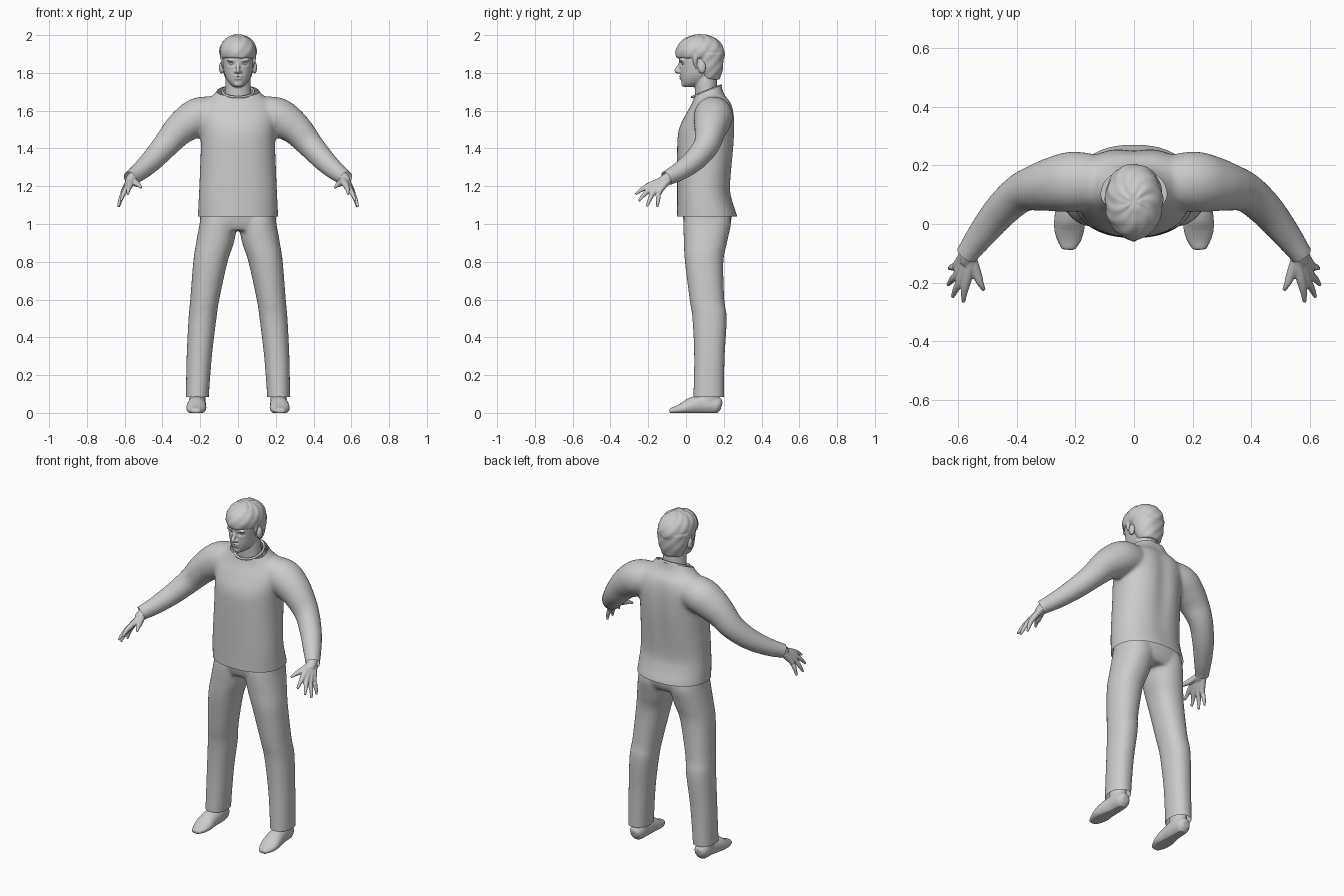
import bpy, bmesh, math
from mathutils import Vector, Matrix

grey = bpy.data.materials.new("plain_grey")
grey.diffuse_color = (0.6, 0.6, 0.6, 1)


def spline(rows, steps=5):
    """Catmull-Rom interpolation through rows of numbers."""
    rows = [Vector(r) for r in rows]
    pts = [rows[0] * 2 - rows[1]] + rows + [rows[-1] * 2 - rows[-2]]
    out = []
    for i in range(1, len(pts) - 2):
        a, b, c, d = pts[i - 1:i + 3]
        for k in range(steps):
            t = k / steps
            out.append(0.5 * (b * 2 + (c - a) * t + (a * 2 - b * 5 + c * 4 - d) * t * t
                              + (b * 3 - a - c * 3 + d) * t ** 3))
    return out + [rows[-1]]


def loft(bm, rows, upright=False, power=2.0, side=1, n=32):
    """Closed tube through rows of (x, y, z, half width, half depth)."""
    rows = spline(rows)
    centres = [Vector((r[0] * side, r[1], r[2])) for r in rows]
    rings = []
    for i, r in enumerate(rows):
        u, v = Vector((1, 0, 0)), Vector((0, 1, 0))
        if not upright:
            t = (centres[min(i + 1, len(rows) - 1)] - centres[max(i - 1, 0)]).normalized()
            ref = Vector((0, 0, 1)) if abs(t.z) < 0.9 else Vector((0, 1, 0))
            u = t.cross(ref).normalized()
            v = u.cross(t)
        ring = []
        for k in range(n):
            c, s = math.cos(math.tau * k / n), math.sin(math.tau * k / n)
            c = math.copysign(abs(c) ** (2 / power), c)
            s = math.copysign(abs(s) ** (2 / power), s)
            ring.append(bm.verts.new(centres[i] + u * c * r[3] + v * s * r[4]))
        rings.append(ring)
    faces = [bm.faces.new((a[k], a[(k + 1) % n], b[(k + 1) % n], b[k]))
             for a, b in zip(rings, rings[1:]) for k in range(n)]
    faces += [bm.faces.new(rings[0][::-1]), bm.faces.new(rings[-1])]
    bmesh.ops.recalc_face_normals(bm, faces=faces)


def tube(bm, rows, side=1):
    """Round tube through rows of (x, y, z, radius)."""
    loft(bm, [(*r, r[3]) for r in rows], side=side, n=14)


def blob(bm, centre, radii):
    m = Matrix.Translation(centre) @ Matrix.Diagonal((*radii, 1))
    bmesh.ops.create_uvsphere(bm, u_segments=16, v_segments=10, radius=1, matrix=m)


def finish(name, bm, voxel, smooth, shape=None, cuts=()):
    """Fuse the volumes, smooth them, sculpt with a rule and trim open hems."""
    mesh = bpy.data.meshes.new(name)
    bm.to_mesh(mesh)
    bm.free()
    ob = bpy.data.objects.new(name, mesh)
    bpy.context.collection.objects.link(ob)
    rem = ob.modifiers.new("fuse", 'REMESH')
    rem.mode, rem.voxel_size = 'VOXEL', voxel
    sm = ob.modifiers.new("soften", 'SMOOTH')
    sm.factor, sm.iterations = 0.5, smooth
    bpy.context.view_layer.update()
    done = bpy.data.meshes.new_from_object(ob.evaluated_get(bpy.context.evaluated_depsgraph_get()))
    ob.modifiers.clear()
    bm = bmesh.new()
    bm.from_mesh(done)
    if shape:
        for v in bm.verts:
            shape(v)
    for point, normal in cuts:
        bmesh.ops.bisect_plane(bm, geom=bm.verts[:] + bm.edges[:] + bm.faces[:],
                               plane_co=point, plane_no=normal, clear_outer=True)
    for f in bm.faces:
        f.smooth = True
    bm.to_mesh(mesh)
    bm.free()
    mesh.materials.clear()
    mesh.materials.append(grey)


def bump(x, z, cx, cz, wx, wz):
    return math.exp(-((x - cx) / wx) ** 2 - ((z - cz) / wz) ** 2)


# Sweater: torso and sleeves, trimmed at neck, hem and wrists
bm = bmesh.new()
loft(bm, [(0, .112, .98, .21, .162), (0, .112, 1.04, .212, .16), (0, .1, 1.12, .209, .147),
          (0, .095, 1.2, .205, .142), (0, .105, 1.4, .197, .152), (0, .112, 1.5, .2, .15),
          (0, .128, 1.58, .21, .13), (0, .137, 1.64, .185, .105), (0, .125, 1.69, .125, .08),
          (0, .115, 1.75, .082, .072)], upright=True, power=2.25, n=48)
for s in (1, -1):
    loft(bm, [(.1, .14, 1.585, .09, .09), (.2, .145, 1.572, .103, .1), (.265, .137, 1.535, .096, .095),
              (.32, .127, 1.49, .083, .083), (.385, .107, 1.415, .068, .07),
              (.455, .045, 1.338, .06, .06), (.52, -.035, 1.278, .05, .05),
              (.568, -.1, 1.243, .04, .042), (.6, -.15, 1.215, .04, .042)], side=s)


def spine(v):
    if v.co.y > .15:
        v.co.y -= .012 * bump(v.co.x, v.co.z, 0, 1.45, .05, .25)


wrists = [((s * .57, -.105, 1.24), (s * .5, -.7, -.4)) for s in (1, -1)]
finish("sweater", bm, .01, 10, spine,
       [((0, 0, 1.04), (0, 0, -1)), ((0, .11, 1.704), (0, -.4, 1))] + wrists)

# Collar band
bm = bmesh.new()
loop = []
for k in range(33):
    a = math.tau * k / 32
    y = .108 + .076 * math.sin(a)
    loop.append((.083 * math.cos(a), y, 1.703 + (y - .11) * .4, .007))
tube(bm, loop)
finish("collar", bm, .004, 2)

# Trousers: pelvis and two legs, trimmed at the cuffs
bm = bmesh.new()
loft(bm, [(0, .11, .965, .19, .105), (0, .113, 1.0, .2, .122), (0, .112, 1.05, .2, .13),
          (0, .108, 1.09, .195, .125)], upright=True, power=2.4, n=40)
for s in (1, -1):
    loft(bm, [(.215, .12, .03, .061, .081), (.215, .12, .09, .061, .081), (.205, .124, .3, .067, .081),
              (.188, .125, .5, .074, .091), (.176, .111, .6, .077, .092), (.146, .096, .8, .091, .102),
              (.122, .103, .9, .1, .114), (.104, .112, 1.0, .1, .126), (.1, .112, 1.06, .095, .12)],
         upright=True, power=2.2, side=s)
finish("trousers", bm, .009, 8, None, [((0, 0, .085), (0, 0, -1))])

# Bare feet
for s, label in ((1, "left"), (-1, "right")):
    bm = bmesh.new()
    loft(bm, [(.215, .188, .035, .02, .022), (.215, .165, .04, .04, .045), (.215, .09, .044, .046, .052),
              (.22, .03, .036, .051, .046), (.221, -.01, .024, .053, .034), (.222, -.05, .015, .044, .022),
              (.224, -.088, .01, .024, .013)], side=s)
    loft(bm, [(.217, .115, .03, .042, .06), (.215, .12, .09, .043, .055), (.214, .12, .16, .042, .052)],
         upright=True, side=s)

    def sole(v):
        v.co.z = max(v.co.z, 0)
    finish(label + "_foot", bm, .006, 4, sole)

# Hands: wrist, four fingers running through the palm, and a thumb
fingers = [((.555, -.115, 1.238), (.572, -.195, 1.203), (.583, -.268, 1.157)),
           ((.562, -.108, 1.236), (.589, -.188, 1.187), (.62, -.25, 1.122)),
           ((.57, -.102, 1.234), (.6, -.168, 1.175), (.635, -.208, 1.092)),
           ((.575, -.095, 1.232), (.605, -.142, 1.17), (.631, -.152, 1.09)),
           ((.557, -.11, 1.235), (.535, -.175, 1.212), (.512, -.227, 1.192))]
for s, label in ((1, "left"), (-1, "right")):
    bm = bmesh.new()
    tube(bm, [(.525, -.04, 1.272, .03), (.562, -.1, 1.24, .03), (.575, -.135, 1.22, .022)], s)
    for a, b, c in fingers:
        mid = Vector(b).lerp(Vector(c), .55) + Vector((.002, 0, .004))
        tube(bm, [(*a, .018), (*b, .016), (*mid, .0115), (*c, .0065)], s)
    finish(label + "_hand", bm, .004, 4)

# Head with neck, nose, brow, lips, chin and ears
bm = bmesh.new()
loft(bm, [(0, .115, 1.64, .074, .064), (0, .108, 1.7, .069, .06), (0, .105, 1.76, .066, .06),
          (0, .105, 1.82, .06, .06)], upright=True)
loft(bm, [(0, .018, 1.725, .022, .03), (0, .036, 1.745, .046, .058), (0, .055, 1.78, .067, .084),
          (0, .07, 1.82, .078, .102), (0, .075, 1.87, .084, .113), (0, .077, 1.92, .085, .113),
          (0, .077, 1.96, .07, .095), (0, .077, 1.985, .035, .05)], upright=True, power=2.2)
tube(bm, [(0, -.026, 1.86, .009), (0, -.04, 1.83, .01), (0, -.05, 1.812, .012), (0, -.036, 1.802, .01)])
blob(bm, (0, -.026, 1.781), (.026, .012, .006))
blob(bm, (0, -.024, 1.77), (.022, .012, .006))
blob(bm, (0, -.01, 1.742), (.024, .016, .016))
for s in (1, -1):
    blob(bm, (s * .013, -.034, 1.806), (.009, .011, .008))
    blob(bm, (s * .033, -.022, 1.866), (.028, .016, .007))
    blob(bm, (s * .088, .085, 1.828), (.013, .021, .033))


def face(v):
    x, y, z = v.co
    if y < .03:
        v.co.y += .011 * bump(abs(x), z, .034, 1.848, .015, .01)
        v.co.y += .005 * bump(x, z, 0, 1.776, .026, .004)


finish("head", bm, .0045, 3, face)

# Eyes
for s, label in ((1, "left"), (-1, "right")):
    bm = bmesh.new()
    blob(bm, (s * .034, -.01, 1.847), (.013, .012, .008))
    finish(label + "_eye", bm, .002, 1)

# Hair: crown with fringe, back of the head and sideburns
bm = bmesh.new()
loft(bm, [(0, .076, 1.878, .088, .124), (0, .076, 1.89, .095, .13), (0, .075, 1.92, .099, .129),
          (0, .075, 1.955, .088, .112), (0, .076, 1.985, .06, .078), (0, .077, 2.003, .022, .03)],
     upright=True, n=40)
loft(bm, [(0, .13, 1.765, .06, .048), (0, .127, 1.785, .072, .058), (0, .122, 1.83, .086, .075),
          (0, .113, 1.9, .096, .089)], upright=True)
for s in (1, -1):
    tube(bm, [(.082, .05, 1.9, .016), (.08, .05, 1.86, .013), (.076, .056, 1.82, .006)], s)


def locks(v):
    a = math.atan2(v.co.x, v.co.y - .075)
    v.co += v.normal * .0022 * math.sin(9 * a + 40 * v.co.z) * math.sin(55 * v.co.z + 2 * a)


finish("hair", bm, .005, 4, locks)
